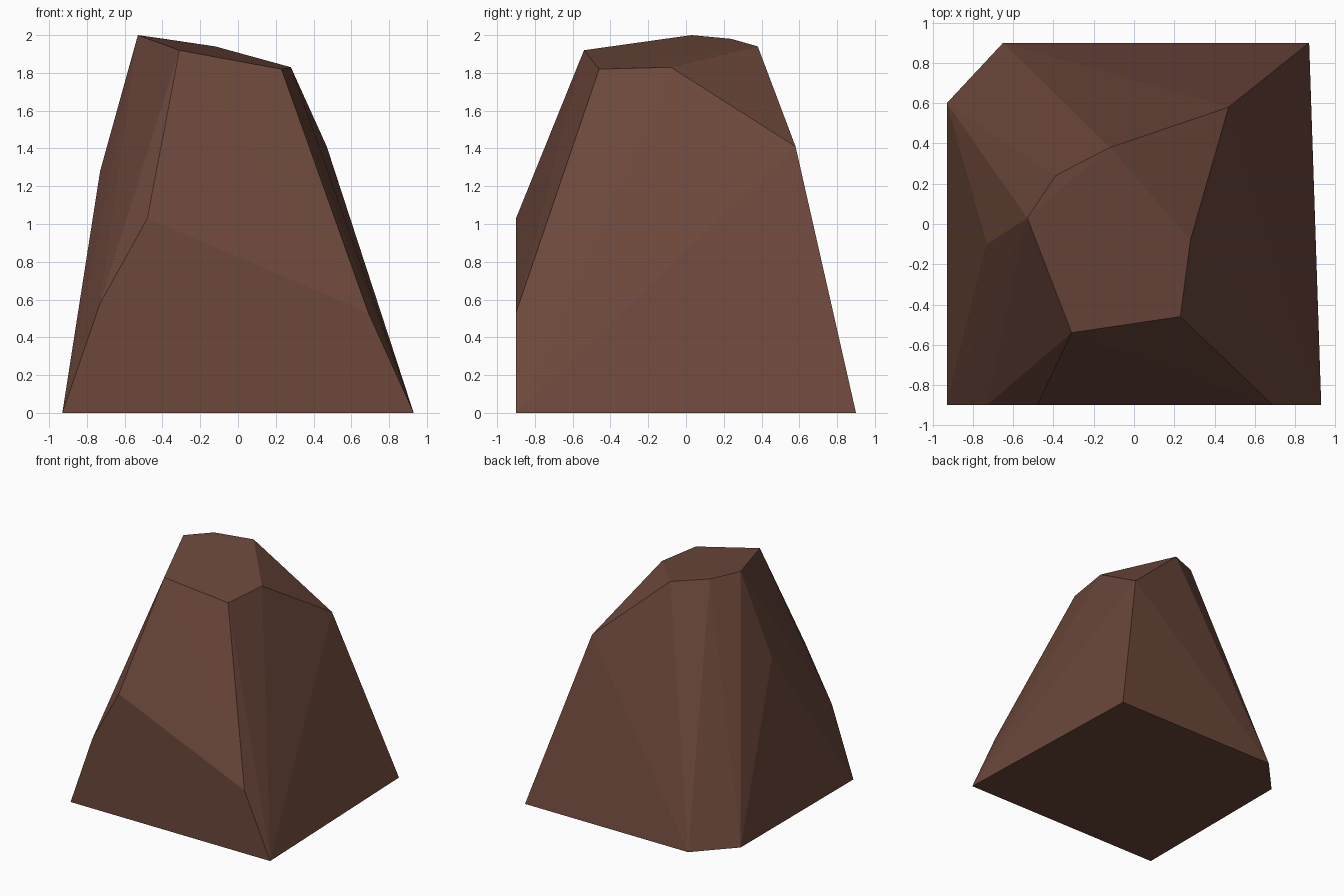
import bpy
import bmesh
import math

# Remove the default object if the scene has it
default_object = bpy.data.objects.get("Cube")
if default_object:
    bpy.data.objects.remove(default_object, do_unlink=True)


def make_material(name, colour):
    """One flat, matte colour."""
    material = bpy.data.materials.new(name)
    material.use_nodes = True
    material.diffuse_color = colour
    shader = material.node_tree.nodes["Principled BSDF"]
    shader.inputs["Base Color"].default_value = colour
    shader.inputs["Roughness"].default_value = 0.9
    return material


def make_hull(name, corners, material):
    """Wrap flat facets around the corners and merge coplanar triangles."""
    bm = bmesh.new()
    for corner in corners:
        bm.verts.new(corner)
    bmesh.ops.convex_hull(bm, input=bm.verts[:], use_existing_faces=False)
    bmesh.ops.dissolve_limit(bm, angle_limit=math.radians(0.5),
                             verts=bm.verts[:], edges=bm.edges[:])
    bmesh.ops.recalc_face_normals(bm, faces=bm.faces[:])
    mesh = bpy.data.meshes.new(name)
    bm.to_mesh(mesh)
    bm.free()
    mesh.materials.append(material)
    rock = bpy.data.objects.new(name, mesh)
    bpy.context.collection.objects.link(rock)
    return rock


# Ground outline, with one clipped back corner
FRONT, BACK = -0.9, 0.9
base = [(-0.93, FRONT, 0), (0.93, FRONT, 0), (0.87, BACK, 0),
        (-0.65, BACK, 0), (-0.93, 0.6, 0)]

# Upper edge of the upright front facet
front_rim = [(-0.73, FRONT, 0.58), (-0.48, FRONT, 1.03), (0.69, FRONT, 0.53)]

# Shoulders on either side
shoulders = [(-0.73, -0.1, 1.28), (0.47, 0.58, 1.41)]

# Gently sloping cap
cap = [(-0.53, 0.03, 2.0), (-0.31, -0.54, 1.92), (0.23, -0.46, 1.82),
       (0.28, -0.08, 1.83), (-0.12, 0.38, 1.94), (-0.39, 0.24, 1.98)]

brown = make_material("brown_stone", (0.15, 0.064, 0.044, 1))
make_hull("rock", base + front_rim + shoulders + cap, brown)
